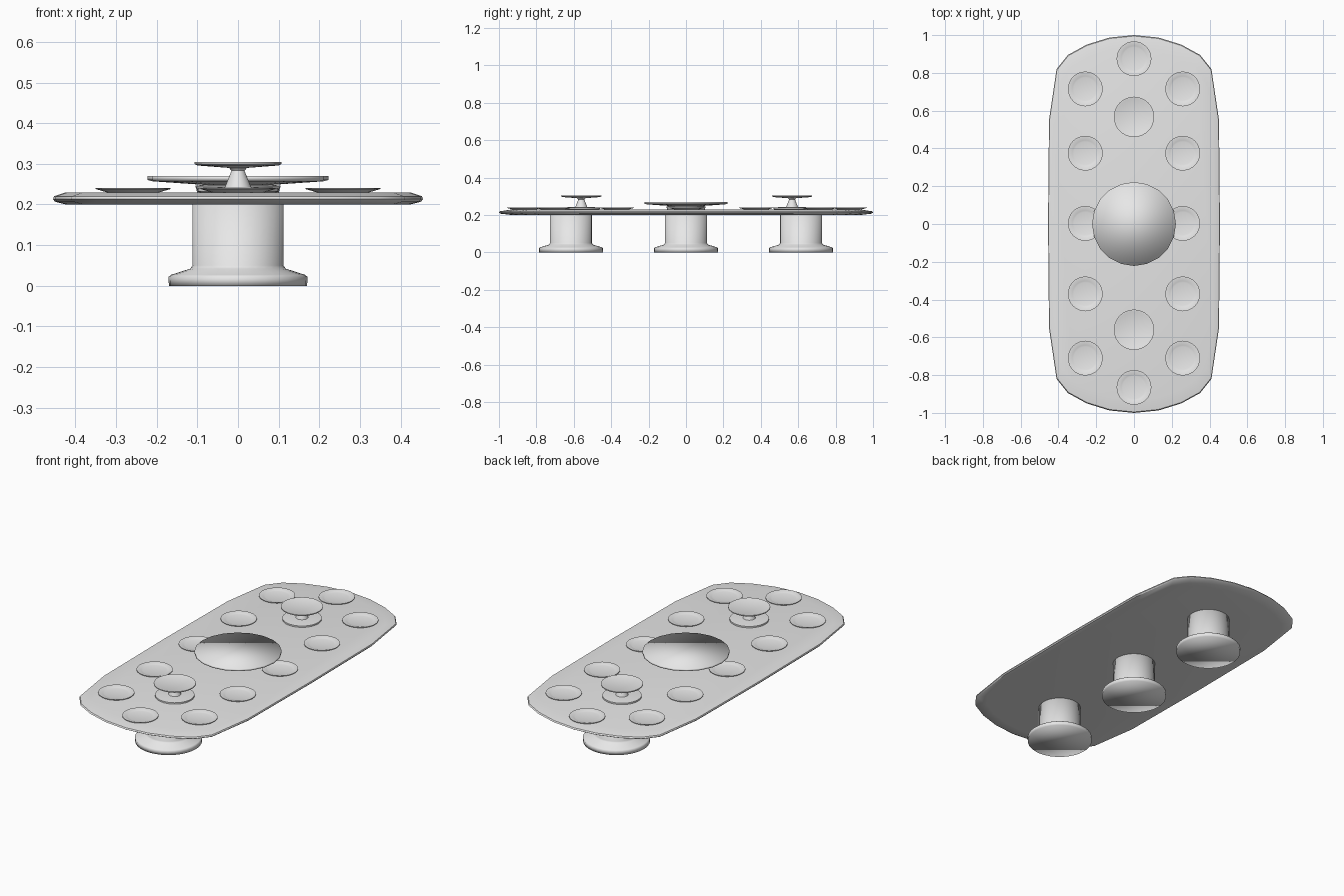
import bpy, bmesh, math

if "Cube" in bpy.data.objects:
    bpy.data.objects.remove(bpy.data.objects["Cube"])

grey = bpy.data.materials.new("light grey")
grey.diffuse_color = (0.8, 0.8, 0.8, 1)
grey.use_nodes = True
grey.node_tree.nodes["Principled BSDF"].inputs["Base Color"].default_value = grey.diffuse_color


def finish(name, bm, location=(0, 0, 0), angle=35):
    bmesh.ops.recalc_face_normals(bm, faces=bm.faces)
    me = bpy.data.meshes.new(name)
    bm.to_mesh(me)
    bm.free()
    me.materials.append(grey)
    ob = bpy.data.objects.new(name, me)
    bpy.context.collection.objects.link(ob)
    ob.location = location
    bpy.ops.object.select_all(action='DESELECT')
    ob.select_set(True)
    bpy.context.view_layer.objects.active = ob
    if angle:
        bpy.ops.object.shade_smooth_by_angle(angle=math.radians(angle))
    else:
        bpy.ops.object.shade_smooth()
    return ob


def stack(rings, bm):
    """Join closed rings of points into a capped solid."""
    loops = [[bm.verts.new(p) for p in ring] for ring in rings]
    n = len(loops[0])
    for a, b in zip(loops, loops[1:]):
        for i in range(n):
            j = (i + 1) % n
            bm.faces.new((a[i], a[j], b[j], b[i]))
    bm.faces.new(loops[0][::-1])
    bm.faces.new(loops[-1])


def lathe(name, profile, x, y, sides=32, angle=35):
    """Turn a (radius, height) profile around z."""
    bm = bmesh.new()
    stack([[(r * math.cos(2 * math.pi * i / sides),
             r * math.sin(2 * math.pi * i / sides), z) for i in range(sides)]
           for r, z in profile], bm)
    return finish(name, bm, (x, y, 0), angle)


# Table top: quarter outline mirrored to a long rounded slab with thin edges
quarter = [(0.455, 0.0), (0.45, 0.55), (0.41, 0.82), (0.35, 0.895),
           (0.25, 0.95), (0.13, 0.987), (0.0, 1.0)]
half = quarter + [(-x, y) for x, y in quarter[-2::-1]]
outline = half + [(x, -y) for x, y in half[-2:0:-1]]
bm = bmesh.new()
stack([[(x * s, y * s, z) for x, y in outline]
       for s, z in ((0.93, 0.20), (0.99, 0.207), (1.0, 0.213),
                    (0.995, 0.22), (0.93, 0.23))], bm)
finish("table_top", bm)

# Three round pedestals
for y in (-0.615, 0.0, 0.615):
    lathe("pedestal", [(0.17, 0), (0.171, 0.022), (0.165, 0.027),
                       (0.118, 0.042), (0.112, 0.05), (0.112, 0.205)],
          0, y, angle=0)

# Place settings around the edge
plate = [(0.055, 0.226), (0.065, 0.23), (0.092, 0.238), (0.092, 0.241),
         (0.085, 0.241), (0.068, 0.236), (0.06, 0.234)]
for y in (-0.71, -0.37, 0.003, 0.375, 0.715):
    for x in (-0.258, 0.258):
        lathe("plate", plate, x, y)
for y in (-0.865, 0.875):
    lathe("plate", plate, 0, y)

# Two raised serving stands
stand = [(0.09, 0.228), (0.1, 0.232), (0.1, 0.24), (0.09, 0.241),
         (0.032, 0.243), (0.026, 0.258), (0.016, 0.283), (0.022, 0.29),
         (0.1, 0.296), (0.107, 0.3), (0.107, 0.305), (0.1, 0.305),
         (0.095, 0.303)]
for y in (-0.56, 0.567):
    lathe("serving_stand", stand, 0, y)

# Large central platter, softly shaded on a foot
lathe("platter_foot", [(0.1, 0.228), (0.105, 0.246), (0.075, 0.25),
                       (0.075, 0.258)], 0, 0)
lathe("central_platter", [(0.08, 0.248), (0.21, 0.257), (0.222, 0.26),
                          (0.222, 0.27)], 0, 0, sides=20, angle=0)
